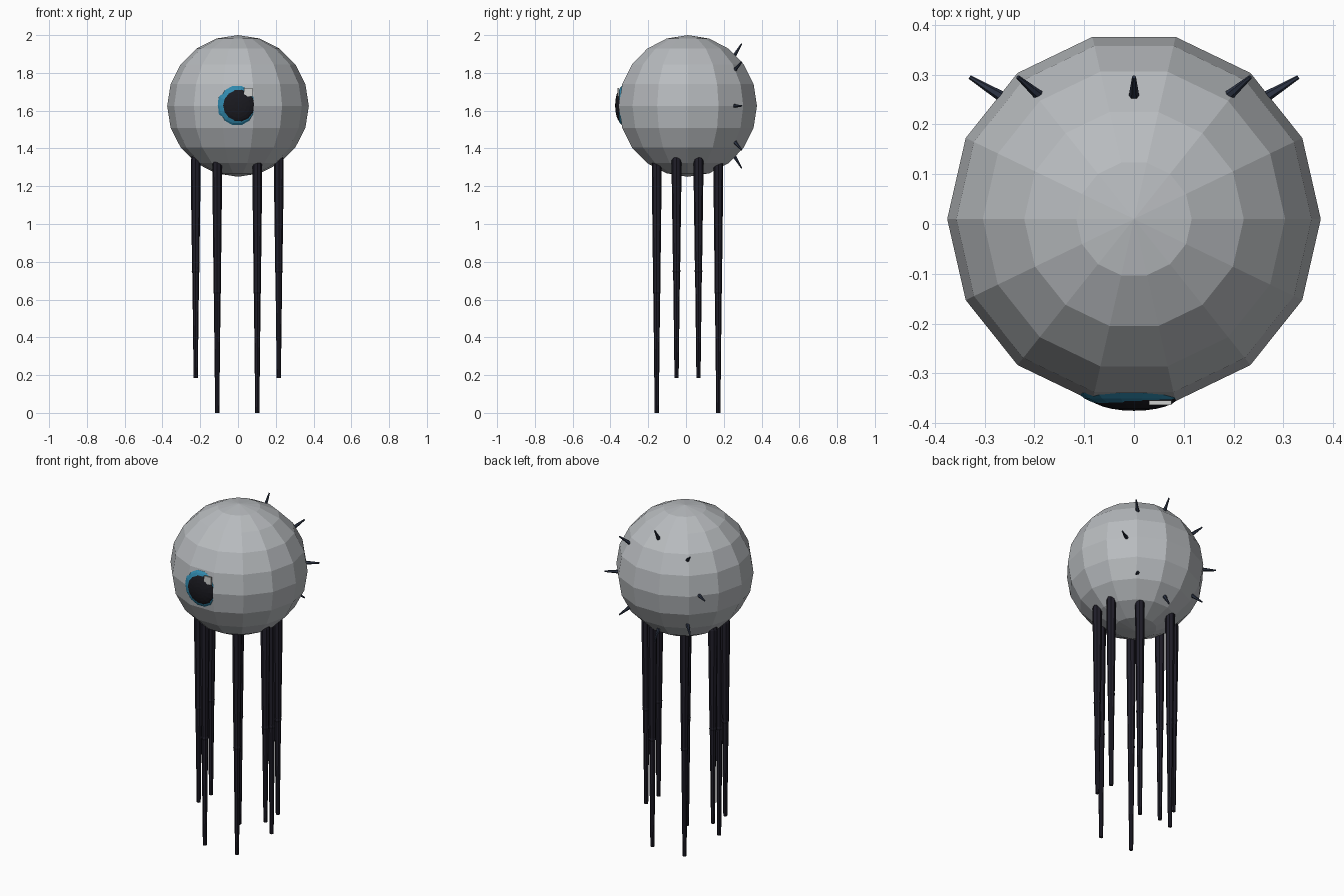
import bpy, bmesh, math
from mathutils import Vector, Matrix

cube = bpy.data.objects.get("Cube")
if cube:
    bpy.data.objects.remove(cube, do_unlink=True)


def material(name, rgb):
    m = bpy.data.materials.new(name)
    m.use_nodes = True
    m.diffuse_color = (*rgb, 1)
    bsdf = m.node_tree.nodes["Principled BSDF"]
    bsdf.inputs["Base Color"].default_value = (*rgb, 1)
    bsdf.inputs["Roughness"].default_value = 0.8
    return m


GREY = material("body grey", (0.48, 0.50, 0.52))
DARK = material("leg dark", (0.014, 0.013, 0.022))
SLATE = material("spike slate", (0.026, 0.035, 0.06))
BLUE = material("iris blue", (0.03, 0.25, 0.42))
BLACK = material("pupil black", (0.010, 0.010, 0.014))
PALE = material("highlight pale", (0.62, 0.63, 0.62))


def add(name, bm, mat, matrix=Matrix()):
    bmesh.ops.recalc_face_normals(bm, faces=bm.faces)
    mesh = bpy.data.meshes.new(name)
    bm.to_mesh(mesh)
    bm.free()
    mesh.materials.append(mat)
    obj = bpy.data.objects.new(name, mesh)
    obj.matrix_world = matrix
    bpy.context.collection.objects.link(obj)
    return obj


def lathe(name, profile, sides, mat, matrix=Matrix()):
    """Revolve (radius, height) points about the local z axis, capping the ends."""
    bm = bmesh.new()
    rings = []
    for r, z in profile:
        ring = [math.tau * i / sides for i in range(sides)]
        rings.append([bm.verts.new((r * math.cos(a), r * math.sin(a), z)) for a in ring])
    for low, high in zip(rings, rings[1:]):
        for i in range(sides):
            j = (i + 1) % sides
            bm.faces.new((low[i], low[j], high[j], high[i]))
    bm.faces.new(rings[0][::-1])
    bm.faces.new(rings[-1])
    bmesh.ops.remove_doubles(bm, verts=bm.verts, dist=0.0002)
    return add(name, bm, mat, matrix)


def ball(radius, height, rings):
    """Profile of a sphere or a flattened sphere."""
    steps = [math.pi * i / rings for i in range(rings + 1)]
    return [(radius * math.sin(a), -height * math.cos(a)) for a in steps]


# Faceted round body
CENTRE = Vector((0, 0.01, 1.625))
lathe("body", ball(0.375, 0.375, 10), 14, GREY, Matrix.Translation(CENTRE))

# Eye: two flattened domes facing forward and a small square glint
forward = Matrix.Rotation(math.pi / 2, 4, "X")
lathe("iris", ball(0.11, 0.04, 12), 14, BLUE,
      Matrix.Translation((-0.005, -0.33, 1.627)) @ forward)
lathe("pupil", ball(0.09, 0.03, 12), 14, BLACK,
      Matrix.Translation((0, -0.345, 1.627)) @ forward)
bm = bmesh.new()
bmesh.ops.create_cube(bm, size=1)
add("eye_highlight", bm, PALE,
    Matrix.Translation((0.053, -0.359, 1.698)) @ Matrix.Diagonal((0.045, 0.009, 0.045, 1)))

# Eight tapered hanging legs: long ones front and back, short ones at the sides
for side, x_sign in (("left", 1), ("right", -1)):
    for end, y_sign in (("front", -1), ("back", 1)):
        for kind, x, y, foot, knee in (("long", 0.106, 0.163, 0.0, 0.64),
                                       ("short", 0.22, 0.058, 0.185, 0.75)):
            profile = [(0.011, foot), (0.018, knee - 0.01), (0.021, knee),
                       (0.019, knee + 0.01), (0.026, 1.25), (0.026, 1.34), (0.018, 1.365)]
            place = Matrix.Translation((x_sign * x - 0.004, y_sign * y + 0.008, 0))
            lathe(f"{kind}_leg_{end}_{side}", profile, 8, DARK, place)

# Ring of eight short spikes on the back
for i in range(8):
    a = math.tau * i / 8
    out = Vector((math.cos(a), 0, math.sin(a)))
    base = out * 0.245 + Vector((0, 0.243, CENTRE.z))
    tip = out * 0.33 + Vector((0, 0.295, CENTRE.z))
    axis = tip - base
    turn = axis.to_track_quat("Z", "Y").to_matrix().to_4x4()
    lathe(f"back_spike_{i + 1}", [(0.013, 0), (0.004, axis.length)], 6, SLATE,
          Matrix.Translation(base) @ turn)
